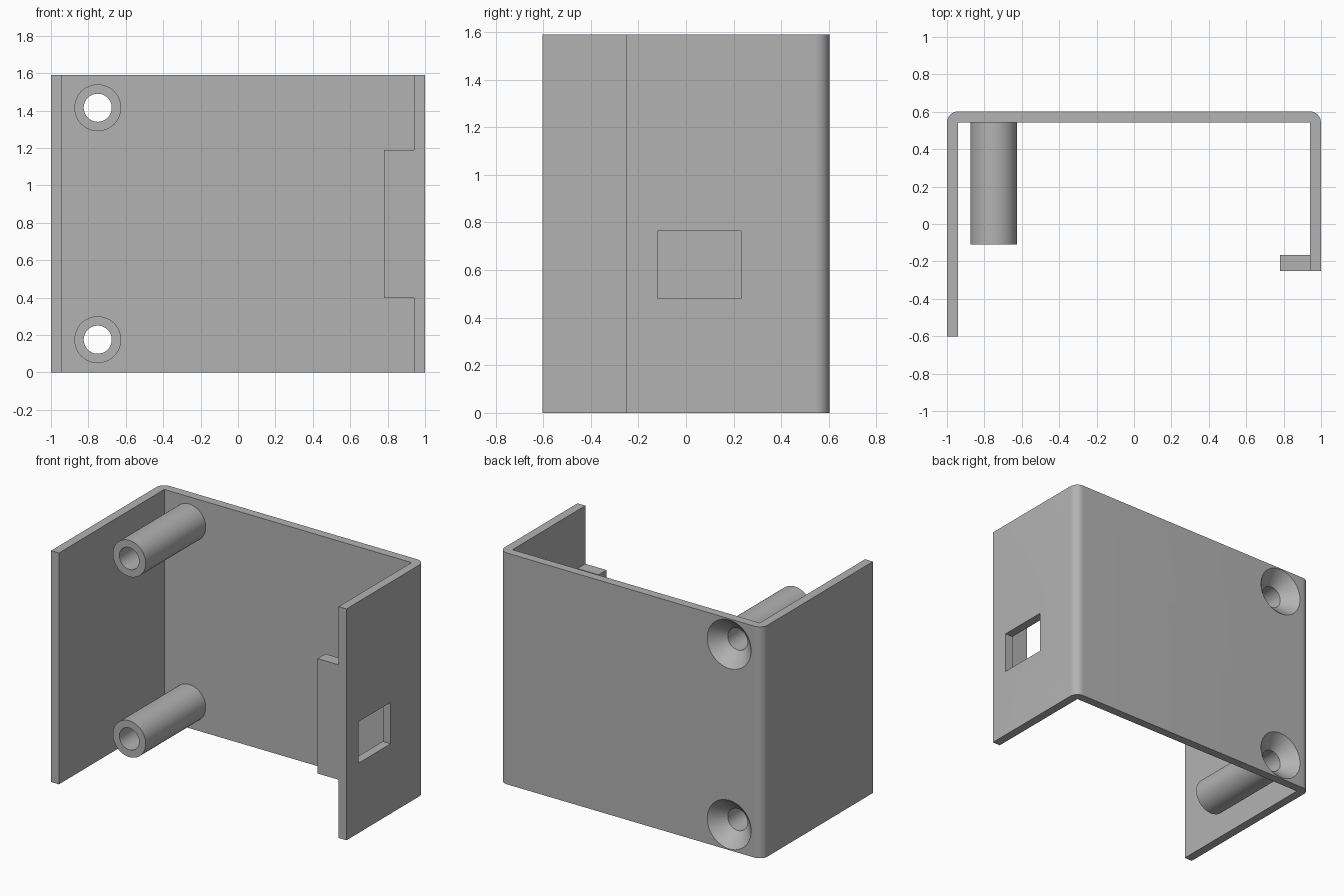
import bpy, bmesh, math
from mathutils import Vector

cube = bpy.data.objects.get("Cube")
if cube:
    bpy.data.objects.remove(cube, do_unlink=True)

# Main dimensions
HEIGHT, BACK, WALL = 1.59, 0.602, 0.06
SCREW_X, SCREW_Z = -0.75, (0.175, 1.415)
POST_R, HOLE_R, SINK_R = 0.125, 0.075, 0.167

grey = bpy.data.materials.new("plain grey")
grey.use_nodes = True
colour = (0.45, 0.45, 0.45, 1)
grey.diffuse_color = colour
grey.node_tree.nodes["Principled BSDF"].inputs["Base Color"].default_value = colour


def finish(name, bm):
    bmesh.ops.recalc_face_normals(bm, faces=bm.faces)
    mesh = bpy.data.meshes.new(name)
    bm.to_mesh(mesh)
    bm.free()
    mesh.materials.append(grey)
    obj = bpy.data.objects.new(name, mesh)
    bpy.context.collection.objects.link(obj)
    return obj


def box(name, low, high):
    bm = bmesh.new()
    bmesh.ops.create_cube(bm, size=1)
    for v in bm.verts:
        v.co = Vector([high[i] if v.co[i] > 0 else low[i] for i in range(3)])
    return finish(name, bm)


def prism(name, outline, height):
    bm = bmesh.new()
    face = bm.faces.new([bm.verts.new((x, y, 0)) for x, y in outline])
    top = bmesh.ops.extrude_face_region(bm, geom=[face])["geom"]
    bmesh.ops.translate(bm, vec=(0, 0, height),
                        verts=[g for g in top if isinstance(g, bmesh.types.BMVert)])
    return finish(name, bm)


def lathe(name, profile, z, steps=64):
    """Solid of (radius, y) rings around the screw axis, capped at both ends."""
    bm = bmesh.new()
    rings = []
    for r, y in profile:
        turns = [2 * math.pi * i / steps for i in range(steps)]
        rings.append([bm.verts.new((SCREW_X + r * math.cos(a), y, z + r * math.sin(a)))
                      for a in turns])
    for a, b in zip(rings, rings[1:]):
        for i in range(steps):
            j = (i + 1) % steps
            bm.faces.new((a[i], a[j], b[j], b[i]))
    bm.faces.new(rings[0])
    bm.faces.new(rings[-1])
    return finish(name, bm)


def cut(obj, cutter):
    mod = obj.modifiers.new("cut", "BOOLEAN")
    mod.operation, mod.solver, mod.object = "DIFFERENCE", "EXACT", cutter
    with bpy.context.temp_override(object=obj, active_object=obj):
        bpy.ops.object.modifier_apply(modifier=mod.name)


def corner(side, steps=10):
    """Rounded outer corner, running from the side wall to the back."""
    arc = [math.pi / 2 * i / steps for i in range(steps + 1)]
    return [(side * (1 - WALL + WALL * math.cos(a)), BACK - WALL + WALL * math.sin(a))
            for a in arc]


# U-shaped shell with one long and one short side wall
inner_x, inner_y = 1 - WALL, BACK - WALL
outline = [(1, -0.25)] + corner(1) + corner(-1)[::-1]
outline += [(-1, -BACK), (-inner_x, -BACK), (-inner_x, inner_y),
            (inner_x, inner_y), (inner_x, -0.25)]
shell = prism("shell", outline, HEIGHT)

# Cable window in the short wall
window = box("window_cutter", (0.8, -0.12, 0.48), (1.2, 0.23, 0.765))
cut(shell, window)
cutters = [window]

# Screw posts with countersunk through holes
parts = [shell]
for label, z in zip(("lower", "upper"), SCREW_Z):
    post = lathe(label + "_screw_post", [(POST_R, -0.11), (POST_R, inner_y + 0.005)], z)
    slope = SINK_R - HOLE_R
    hole = lathe(label + "_screw_cutter",
                 [(HOLE_R, -0.3), (HOLE_R, BACK - slope), (SINK_R, BACK),
                  (SINK_R + 0.002, BACK + 0.002)], z)
    cut(shell, hole)
    cut(post, hole)
    parts.append(post)
    cutters.append(hole)

# Lip on the inside of the short wall
parts.append(box("wall_lip", (0.78, -0.25, 0.4), (inner_x, -0.165, 1.19)))

for cutter in cutters:
    bpy.data.objects.remove(cutter, do_unlink=True)

# Smooth round surfaces, keep edges sharp
bpy.ops.object.select_all(action="DESELECT")
for obj in parts:
    obj.select_set(True)
bpy.context.view_layer.objects.active = shell
bpy.ops.object.shade_smooth_by_angle(angle=math.radians(30))
